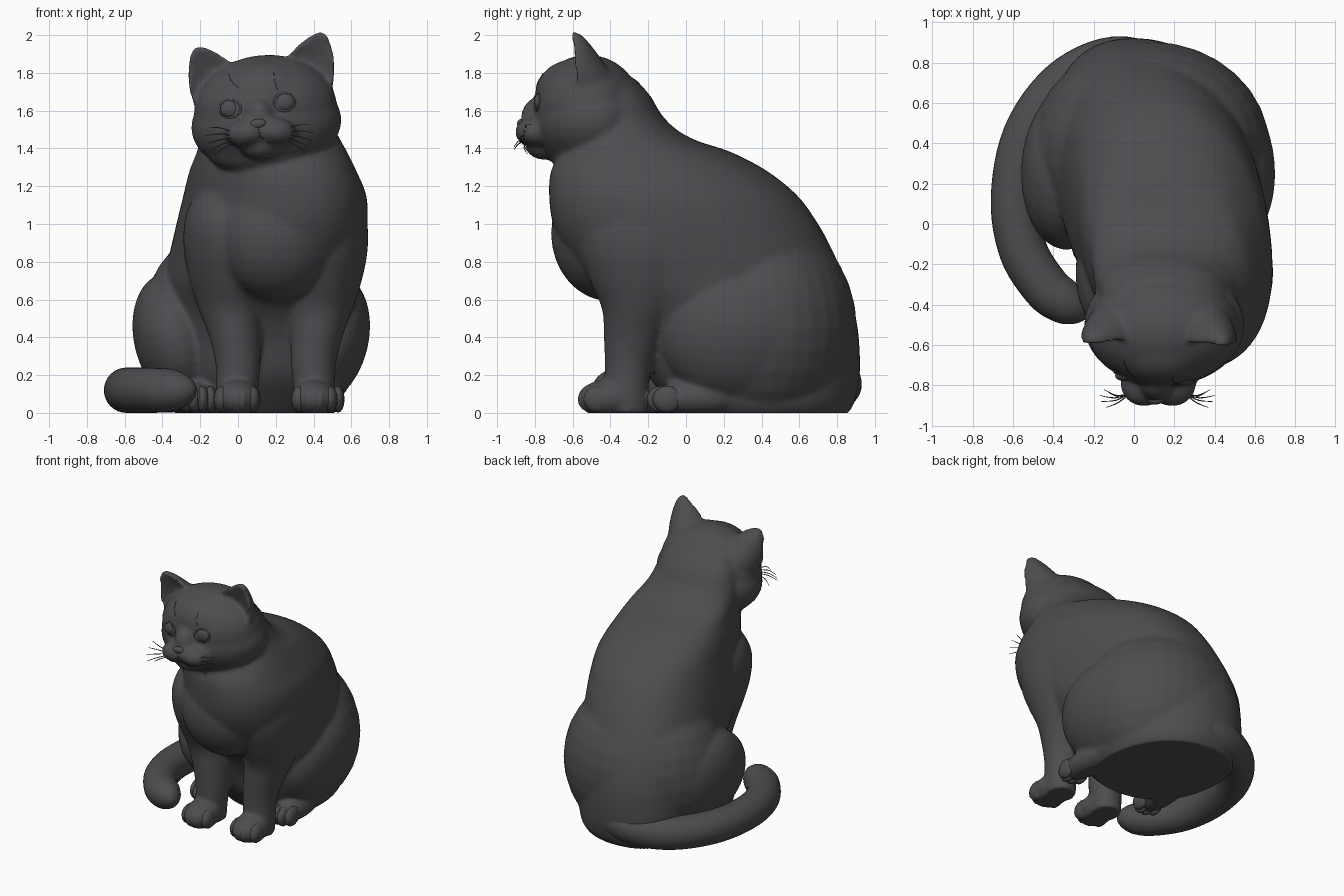
import bpy, bmesh, math
from mathutils import Vector, Matrix
from mathutils.bvhtree import BVHTree

if "Cube" in bpy.data.objects:
    bpy.data.objects.remove(bpy.data.objects["Cube"])

fur = bpy.data.materials.new("charcoal grey")
fur.diffuse_color = (0.075, 0.075, 0.08, 1)
fur.use_nodes = True
fur.node_tree.nodes["Principled BSDF"].inputs["Base Color"].default_value = fur.diffuse_color


def smooth_rows(rows, n=6):
    """Catmull-Rom interpolation of equal-length tuples."""
    out = []
    for i in range(len(rows) - 1):
        p = [rows[max(i - 1, 0)], rows[i], rows[i + 1], rows[min(i + 2, len(rows) - 1)]]
        for k in range(n):
            t = k / n
            out.append(tuple(0.5 * (2 * b + (c - a) * t + (2 * a - 5 * b + 4 * c - d) * t * t
                                    + (3 * b - a - 3 * c + d) * t ** 3)
                             for a, b, c, d in zip(*p)))
    return out + [tuple(rows[-1])]


def loft(bm, rings):
    vr = [[bm.verts.new(p) for p in r] for r in rings]
    n = len(vr[0])
    for a, b in zip(vr, vr[1:]):
        for i in range(n):
            bm.faces.new((a[i], a[(i + 1) % n], b[(i + 1) % n], b[i]))
    bm.faces.new(vr[0][::-1])
    bm.faces.new(vr[-1])


def slices(bm, rows, shear=0.0, power=1.0, n=48):
    """Horizontal slices: (z, y front, y back, x centre, x radius)."""
    rings = []
    for z, y0, y1, cx, rx in smooth_rows(rows):
        ring = []
        for i in range(n):
            a = math.tau * i / n
            c, s = [math.copysign(abs(v) ** power, v) for v in (math.cos(a), math.sin(a))]
            dy = (y1 - y0) / 2 * s
            ring.append(Vector((cx + rx * c - shear * dy, (y0 + y1) / 2 + dy, z)))
        rings.append(ring)
    loft(bm, rings)


def ball(bm, centre, radii, roll=0, yaw=0, seg=32):
    m = (Matrix.Translation(centre) @ Matrix.Rotation(math.radians(yaw), 4, 'Z')
         @ Matrix.Rotation(math.radians(roll), 4, 'Y') @ Matrix.Diagonal((*radii, 1)))
    bmesh.ops.create_uvsphere(bm, u_segments=seg, v_segments=seg // 2, radius=1, matrix=m)


def tube(bm, pts, ref=(0, 1, 0), n=8, sub=6):
    """Tube along points (x, y, z, radius)."""
    rows = smooth_rows(pts, sub)
    pos = [Vector(r[:3]) for r in rows]
    rings = []
    for i, p in enumerate(pos):
        t = (pos[min(i + 1, len(pos) - 1)] - pos[max(i - 1, 0)]).normalized()
        u = t.cross(Vector(ref)).normalized()
        v = t.cross(u)
        r = max(rows[i][3], 0.001)
        rings.append([p + r * (u * math.cos(math.tau * k / n) + v * math.sin(math.tau * k / n))
                      for k in range(n)])
    loft(bm, rings)


def finish(bm, name):
    bmesh.ops.recalc_face_normals(bm, faces=bm.faces)
    for f in bm.faces:
        f.smooth = True
    me = bpy.data.meshes.new(name)
    bm.to_mesh(me)
    bm.free()
    me.materials.append(fur)
    ob = bpy.data.objects.new(name, me)
    bpy.context.collection.objects.link(ob)
    return ob


# torso and neck
bm = bmesh.new()
slices(bm, [(-.03, 0, .83, .08, .38), (.05, -.08, .89, .08, .44), (.2, -.2, .92, .08, .47),
            (.4, -.27, .915, .09, .49), (.55, -.36, .89, .105, .5), (.7, -.53, .845, .125, .505),
            (.85, -.64, .78, .155, .5), (1.0, -.705, .7, .18, .49), (1.15, -.725, .59, .195, .47),
            (1.28, -.715, .43, .185, .43), (1.38, -.66, .24, .18, .39), (1.44, -.62, .06, .17, .37),
            (1.5, -.6, -.05, .16, .35), (1.58, -.6, -.13, .155, .33), (1.68, -.6, -.19, .15, .3),
            (1.77, -.6, -.27, .15, .25)], shear=.15, power=.9)
# breast and rump
ball(bm, (.2, -.4, .95), (.34, .315, .36))
ball(bm, (.08, .37, .45), (.595, .535, .6))
# front legs and paws, mirrored about x = 0.2
leg = [(0, -.42, -.2, -.005, .1), (.1, -.43, -.2, -.005, .11), (.25, -.43, -.18, 0, .118),
       (.4, -.435, -.12, -.015, .137), (.55, -.445, -.04, -.04, .168), (.7, -.51, .05, -.055, .2),
       (.85, -.57, .1, -.06, .225), (1.0, -.59, .1, -.06, .225), (1.12, -.55, .05, -.045, .2),
       (1.22, -.47, 0, -.02, .14)]
for s in (1, -1):
    slices(bm, [(z, a, b, .2 + s * (cx - .2), r) for z, a, b, cx, r in leg])
    ball(bm, (.2 - s * .205, -.42, .075), (.125, .155, .1))
    # haunch and hind foot
    hx = .455 if s < 0 else -.315
    ball(bm, (hx, .28, .39), (.235, .41, .36), roll=-s * 14, yaw=-s * 4)
    ball(bm, (.465 if s < 0 else -.21, .05, .08), (.1, .25, .09))
# skull, forehead, cheeks, jaw, nose bridge, muzzle, chin
ball(bm, (.145, -.52, 1.61), (.38, .285, .285), -5)
ball(bm, (.14, -.6, 1.68), (.25, .2, .19), -5)
ball(bm, (.15, -.5, 1.53), (.4, .305, .26), -5)
ball(bm, (.15, -.54, 1.42), (.32, .205, .165), -5)
ball(bm, (.11, -.775, 1.555), (.085, .1, .12))
ball(bm, (.05, -.79, 1.485), (.12, .115, .08), -10)
ball(bm, (.19, -.79, 1.49), (.12, .115, .08), 5)
ball(bm, (.12, -.75, 1.415), (.11, .1, .075))
# ears: crescent sections from base to tip
for base, tip in (((-.1, -.575, 1.7), (-.225, -.58, 1.935)), ((.355, -.585, 1.75), (.45, -.59, 2.015))):
    b, t = Vector(base), Vector(tip)
    side = (t - b).cross(Vector((0, 1, 0))).normalized()
    rings = []
    for i in range(15):
        f = i / 14
        w = .137 * (1 - f ** 1.7) ** .75 + .012
        d = .2 * (1 - f) ** .85 + .02
        ring = []
        for k in range(32):
            c, s = math.cos(math.tau * k / 32), math.sin(math.tau * k / 32)
            y = d * s if s > 0 else -.42 * d * s - .032 * abs(s) ** .35
            ring.append(b.lerp(t, f) + side * w * c + Vector((0, y, 0)))
        rings.append(ring)
    loft(bm, rings)
body = finish(bm, "body")
m = body.modifiers.new("fuse", 'REMESH')
m.mode, m.voxel_size = 'VOXEL', 0.014
m = body.modifiers.new("soften", 'SMOOTH')
m.factor, m.iterations = 0.5, 10
fused = bpy.data.meshes.new_from_object(body.evaluated_get(bpy.context.evaluated_depsgraph_get()))
body.modifiers.clear()
body.data = fused
for v in fused.vertices:
    v.co.z = max(v.co.z, 0)
for p in fused.polygons:
    p.use_smooth = True
if not fused.materials:
    fused.materials.append(fur)
tree = BVHTree.FromPolygons([v.co for v in fused.vertices], [p.vertices for p in fused.polygons])


def face_y(x, z):
    hit = tree.ray_cast(Vector((x, -3, z)), Vector((0, 1, 0)))[0]
    return hit.y if hit else -.75


# tail curled round the left side
bm = bmesh.new()
tube(bm, [(.15, .72, .2, .16), (-.1, .8, .15, .13), (-.35, .69, .125, .122), (-.53, .44, .12, .12),
          (-.59, .13, .12, .12), (-.55, -.13, .12, .12), (-.44, -.31, .12, .118),
          (-.355, -.38, .12, .112), (-.29, -.415, .12, .09), (-.24, -.435, .12, .05),
          (-.22, -.44, .12, .004)], ref=(0, 0, 1), n=32)
finish(bm, "tail")

# toes
bm = bmesh.new()
for cx, y in ((-.005, -.495), (.405, -.495), (.465, -.13), (-.21, -.13)):
    k = 1 if y < -.3 else .8
    for i, dx in enumerate((-.081, -.028, .028, .081)):
        dy = .03 if i in (0, 3) else 0
        ball(bm, (cx + dx * k, y + dy, .072), (.043 * k, .078, .071), seg=16)
finish(bm, "toes")

# eyes with eyelid rims
bm, lids = bmesh.new(), bmesh.new()
for x, z in ((-.04, 1.61), (.245, 1.645)):
    ball(bm, (x, face_y(x, z) + .012, z), (.054, .026, .046), -6)
    loop = []
    for k in range(17):
        a = math.tau * k / 16
        px, pz = x + .056 * math.cos(a), z + .047 * math.sin(a)
        loop.append((px, face_y(px, pz) + .002, pz, .006))
    tube(lids, loop, sub=2)
finish(bm, "eyes")
finish(lids, "eyelids")

# nose and mouth line
bm = bmesh.new()
ball(bm, (.105, face_y(.105, 1.53) + .008, 1.53), (.045, .024, .026), -6)
finish(bm, "nose")
bm = bmesh.new()
for pts in (((.108, 1.51), (.112, 1.485), (.115, 1.462)),
            ((-.03, 1.44), (0, 1.42), (.05, 1.425), (.115, 1.465), (.165, 1.43), (.215, 1.43), (.25, 1.455))):
    tube(bm, [(x, face_y(x, z) + .001, z, .004) for x, z in pts], n=6, sub=4)
finish(bm, "mouth")

# whiskers and brow hairs
bm = bmesh.new()
for s, x0, z0 in ((-1, -.02, 1.46), (1, .25, 1.475)):
    for i, (length, rise, dy) in enumerate(((.13, .03, .05), (.15, .0, .02), (.14, -.03, -.01),
                                            (.12, -.05, -.04), (.1, -.06, .03))):
        z = z0 + .02 - .012 * i
        tube(bm, [(x0, -.84, z, .003), (x0 + s * length * .5, -.87 + dy * .4, z + rise * .6 + .01, .003),
                  (x0 + s * length, -.87 + dy, z + rise, .0015)], n=5, sub=4)
for pts in (((-.05, 1.79), (-.03, 1.75), (.005, 1.72)), ((.19, 1.8), (.195, 1.75), (.21, 1.71))):
    tube(bm, [(x, face_y(x, z) - .006, z, .002) for x, z in pts], n=5, sub=4)
finish(bm, "whiskers")
